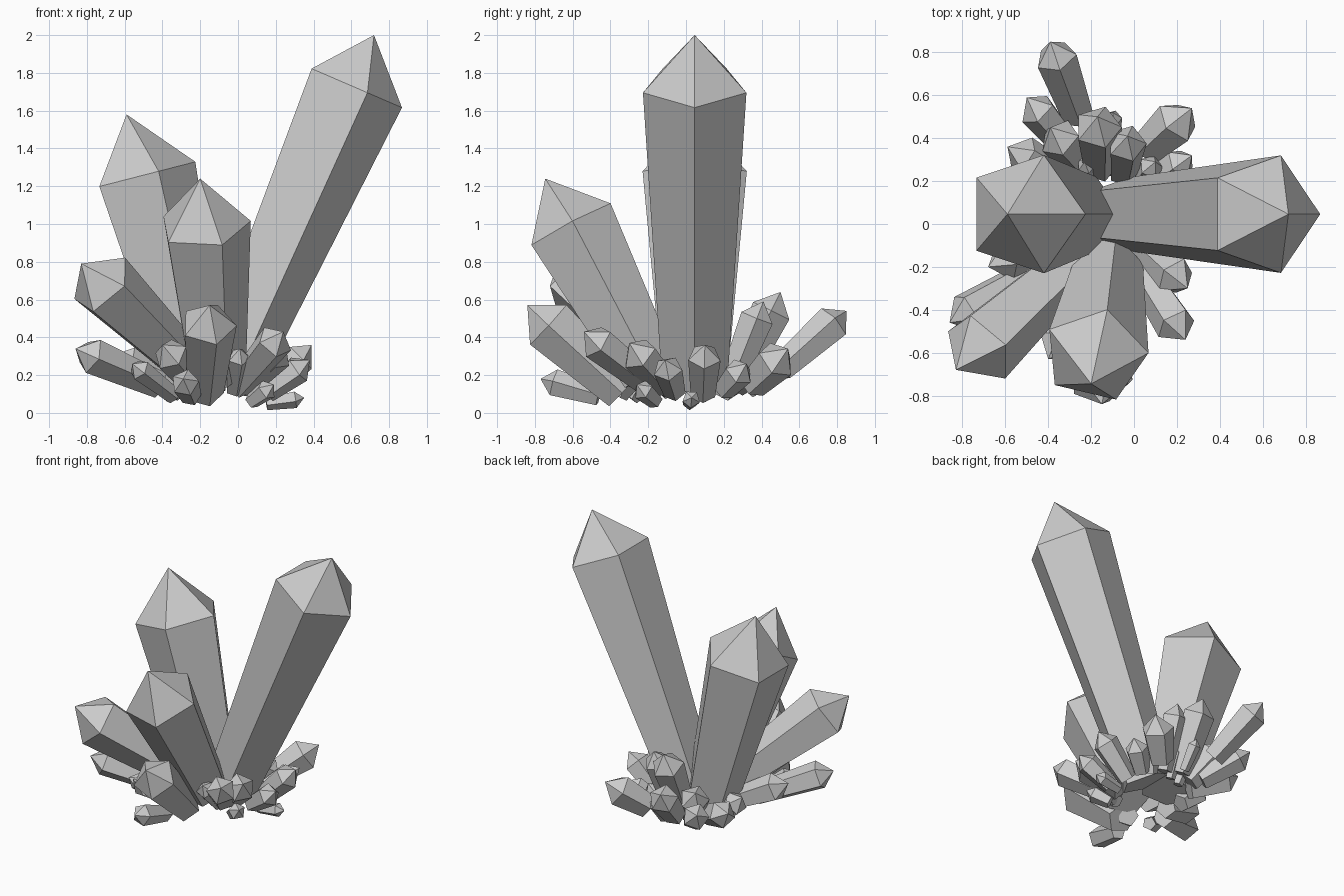
import bpy, bmesh, math
from mathutils import Vector

if "Cube" in bpy.data.objects:
    bpy.data.objects.remove(bpy.data.objects["Cube"])

SIDES = 5
UP = Vector((0, 0, 1))


def crystal(name, tip, base, r, taper=0.75, cap=1.0, twist=0):
    """Five-sided tapered prism with a pointed cap, leaning from base to tip."""
    tip, base = Vector(tip), Vector(base)
    axis = (tip - base).normalized()
    rot = UP.rotation_difference(axis)
    shoulder = tip - axis * r * cap

    bm = bmesh.new()

    def ring(centre, radius):
        angles = [math.tau * i / SIDES + math.radians(twist) for i in range(SIDES)]
        return [bm.verts.new(centre + rot @ Vector((radius * math.cos(a), radius * math.sin(a), 0)))
                for a in angles]

    low, high = ring(base, r * taper), ring(shoulder, r)
    point = bm.verts.new(tip)
    bm.faces.new(low[::-1])
    for i in range(SIDES):
        j = (i + 1) % SIDES
        bm.faces.new((low[i], low[j], high[j], high[i]))
        bm.faces.new((high[i], high[j], point))
    lowest = min(v.co.z for v in bm.verts)
    if lowest < 0:  # keep on the ground
        bmesh.ops.translate(bm, verts=low, vec=-lowest * UP)
    mesh = bpy.data.meshes.new(name)
    bm.to_mesh(mesh)
    bm.free()
    bpy.context.collection.objects.link(bpy.data.objects.new(name, mesh))


# Large leaning crystals
crystal("tall_right_crystal", (0.72, 0.046, 2.0), (-0.07, 0.046, 0.17), 0.288, 0.63, 1.02)
crystal("tall_left_crystal", (-0.59, 0.046, 1.58), (-0.23, 0.046, 0.18), 0.29, 0.63, 1.15)
crystal("front_crystal", (-0.2, -0.745, 1.24), (-0.12, -0.19, 0.2), 0.25, 0.65, 1.13, 4)
crystal("front_left_crystal", (-0.83, -0.68, 0.79), (-0.27, -0.17, 0.25), 0.185, 0.65, 1.0, 20)
crystal("low_front_crystal", (-0.15, -0.84, 0.57), (-0.18, -0.34, 0.11), 0.15, 0.7)

# Front and left shards
crystal("left_shard", (-0.86, -0.46, 0.34), (-0.42, -0.2, 0.15), 0.1)
crystal("tiny_front_shard", (-0.29, -0.77, 0.18), (-0.25, -0.46, 0.09), 0.075)
crystal("front_left_shard", (-0.4, -0.63, 0.36), (-0.2, -0.3, 0.12), 0.095)
crystal("small_left_shard", (-0.56, -0.45, 0.26), (-0.34, -0.25, 0.09), 0.06)
crystal("slim_front_shard", (0.01, -0.42, 0.34), (-0.02, -0.2, 0.12), 0.063)
crystal("side_left_shard", (-0.68, -0.2, 0.3), (-0.34, -0.08, 0.14), 0.1)
crystal("hidden_left_shard", (-0.52, 0.1, 0.27), (-0.34, 0.07, 0.1), 0.085)

# Right shards
crystal("front_right_shard", (0.24, -0.54, 0.43), (0.0, -0.17, 0.14), 0.098)
crystal("right_shard", (0.25, -0.3, 0.37), (0.03, -0.1, 0.14), 0.1)
crystal("outer_right_shard", (0.39, 0.1, 0.36), (0.13, 0.09, 0.1), 0.09)
crystal("low_right_shard", (0.38, -0.11, 0.28), (0.15, -0.06, 0.11), 0.08)
crystal("flat_right_shard", (0.35, 0.03, 0.08), (0.15, 0.02, 0.05), 0.048)
crystal("ground_right_shard", (0.19, -0.26, 0.15), (0.07, -0.16, 0.06), 0.058)
crystal("back_right_shard", (0.27, 0.32, 0.26), (0.1, 0.2, 0.12), 0.08)

# Back shards
crystal("wide_back_shard", (0.27, 0.54, 0.34), (0.06, 0.35, 0.15), 0.11)
crystal("tall_back_shard", (-0.17, 0.5, 0.64), (-0.16, 0.27, 0.17), 0.112)
crystal("upright_back_shard", (-0.03, 0.41, 0.59), (-0.05, 0.24, 0.16), 0.093)
crystal("long_back_shard", (-0.39, 0.85, 0.54), (-0.26, 0.5, 0.23), 0.1)
crystal("back_left_shard", (-0.5, 0.59, 0.32), (-0.29, 0.34, 0.14), 0.09)
crystal("mid_back_shard", (-0.39, 0.45, 0.4), (-0.24, 0.27, 0.14), 0.1)
crystal("side_back_shard", (-0.59, 0.36, 0.27), (-0.3, 0.2, 0.13), 0.095)

# Tiny fillers between the back shards
for i, (x, y, z, r) in enumerate([(-0.23, 0.29, 0.33, 0.045), (-0.1, 0.33, 0.33, 0.045),
                                  (0.1, 0.29, 0.28, 0.06), (-0.1, 0.52, 0.3, 0.045)]):
    crystal(f"tiny_back_shard_{i + 1}", (x, y, z), (x * 0.7 - 0.03, y * 0.75, 0.12), r)
